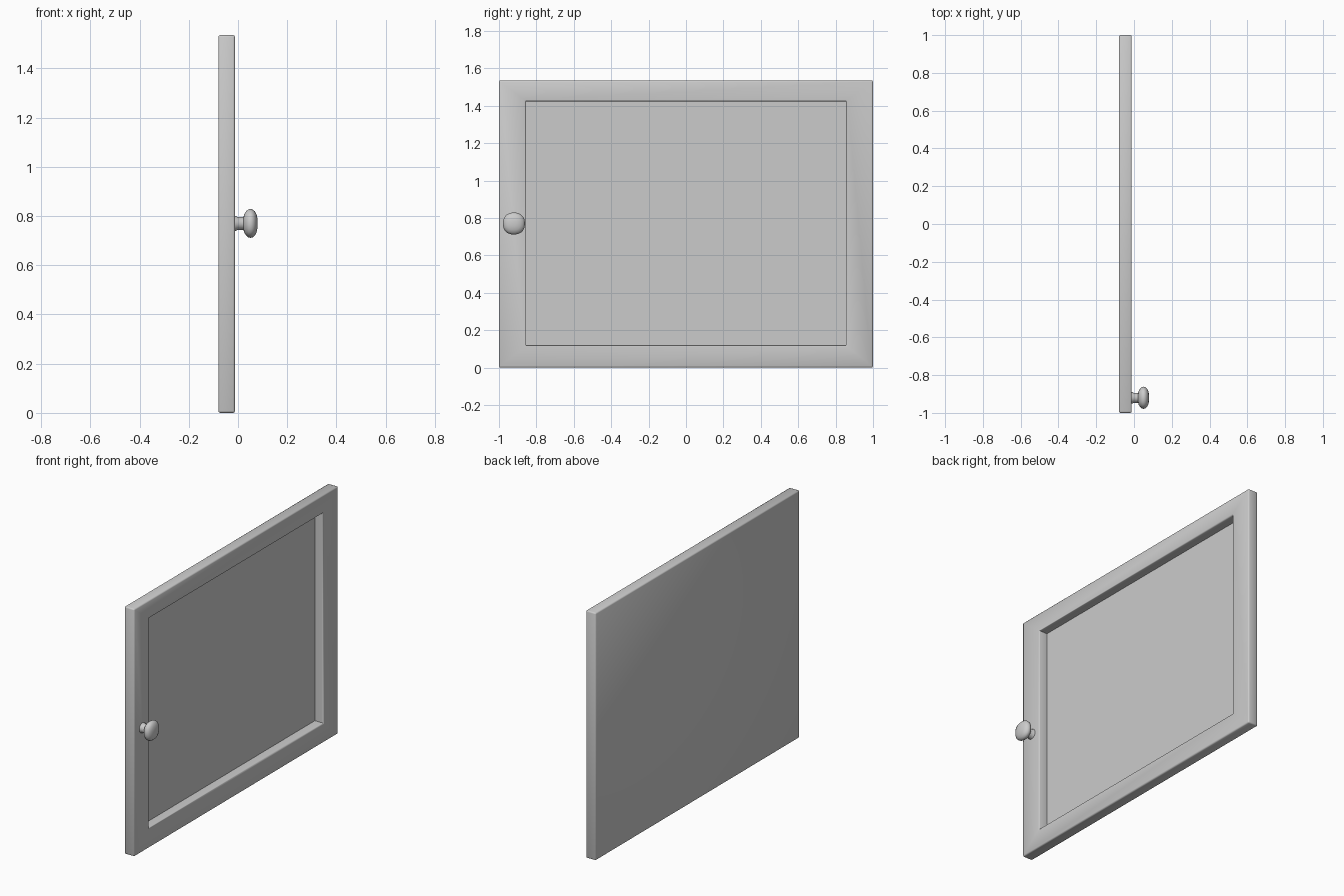
import bpy, bmesh, math
from mathutils import Vector

cube = bpy.data.objects.get("Cube")
if cube:
    bpy.data.objects.remove(cube, do_unlink=True)

grey = bpy.data.materials.new("light_grey")
grey.use_nodes = True
GREY = (0.6, 0.6, 0.6, 1)
grey.diffuse_color = GREY
grey.node_tree.nodes["Principled BSDF"].inputs["Base Color"].default_value = GREY

BACK, FACE, FLOOR, HEIGHT = -0.08, -0.012, -0.071, 1.535
KNOB = Vector((0, -0.92, 0.77))


def finish(name, bm, angle):
    bmesh.ops.recalc_face_normals(bm, faces=bm.faces[:])
    mesh = bpy.data.meshes.new(name)
    bm.to_mesh(mesh)
    bm.free()
    mesh.materials.append(grey)
    obj = bpy.data.objects.new(name, mesh)
    bpy.context.collection.objects.link(obj)
    bpy.ops.object.select_all(action='DESELECT')
    obj.select_set(True)
    bpy.context.view_layer.objects.active = obj
    bpy.ops.object.shade_smooth_by_angle(angle=math.radians(angle))
    return obj


# Door panel: slab with a deep rectangular recess on its +x side
bm = bmesh.new()
bmesh.ops.create_cube(bm, size=1)
for v in bm.verts:
    v.co = ((FACE if v.co.x > 0 else BACK), v.co.y * 2, (v.co.z + 0.5) * HEIGHT)
bm.normal_update()
front = max(bm.faces, key=lambda f: f.normal.x)
bmesh.ops.inset_individual(bm, faces=[front], thickness=0.1)
for v in front.verts:
    v.co.y = math.copysign(0.855, v.co.y)
    v.co.z = 1.423 if v.co.z > HEIGHT / 2 else 0.12
floor = bmesh.ops.extrude_discrete_faces(bm, faces=[front])["faces"][0]
for v in floor.verts:
    v.co.x = FLOOR
bmesh.ops.recalc_face_normals(bm, faces=bm.faces[:])

# Soften only the outward-facing edges
convex = [e for e in bm.edges if e.calc_face_angle_signed(0) > 0.5]
bmesh.ops.bevel(bm, geom=convex, offset=0.008, segments=2, profile=0.5,
                affect='EDGES', clamp_overlap=True)
finish("door_panel", bm, 50)


# Turned knob parts, lathed along x
def lathe(name, profile, sides, squareness=0.0, angle=40):
    bm = bmesh.new()
    rings = []
    for x, r in profile:
        ring = []
        for i in range(sides):
            a = math.tau * (i + 0.5) / sides
            rr = r * (1 + squareness * math.sin(2 * a) ** 2)
            ring.append(bm.verts.new(KNOB + Vector((x, rr * math.cos(a), rr * math.sin(a)))))
        rings.append(ring)
    for a, b in zip(rings, rings[1:]):
        for i in range(sides):
            j = (i + 1) % sides
            bm.faces.new((a[i], a[j], b[j], b[i]))
    bm.faces.new(rings[0])
    bm.faces.new(rings[-1])
    return finish(name, bm, angle)


lathe("knob_stem", [(-0.02, 0.031), (-0.008, 0.031), (-0.003, 0.027), (0.035, 0.027)], 16)
lathe("knob_head", [(0.021, 0.022), (0.025, 0.037), (0.033, 0.050), (0.042, 0.057),
                    (0.051, 0.059), (0.060, 0.057), (0.069, 0.049), (0.076, 0.035),
                    (0.080, 0.015)], 24, squareness=0.04, angle=60)
